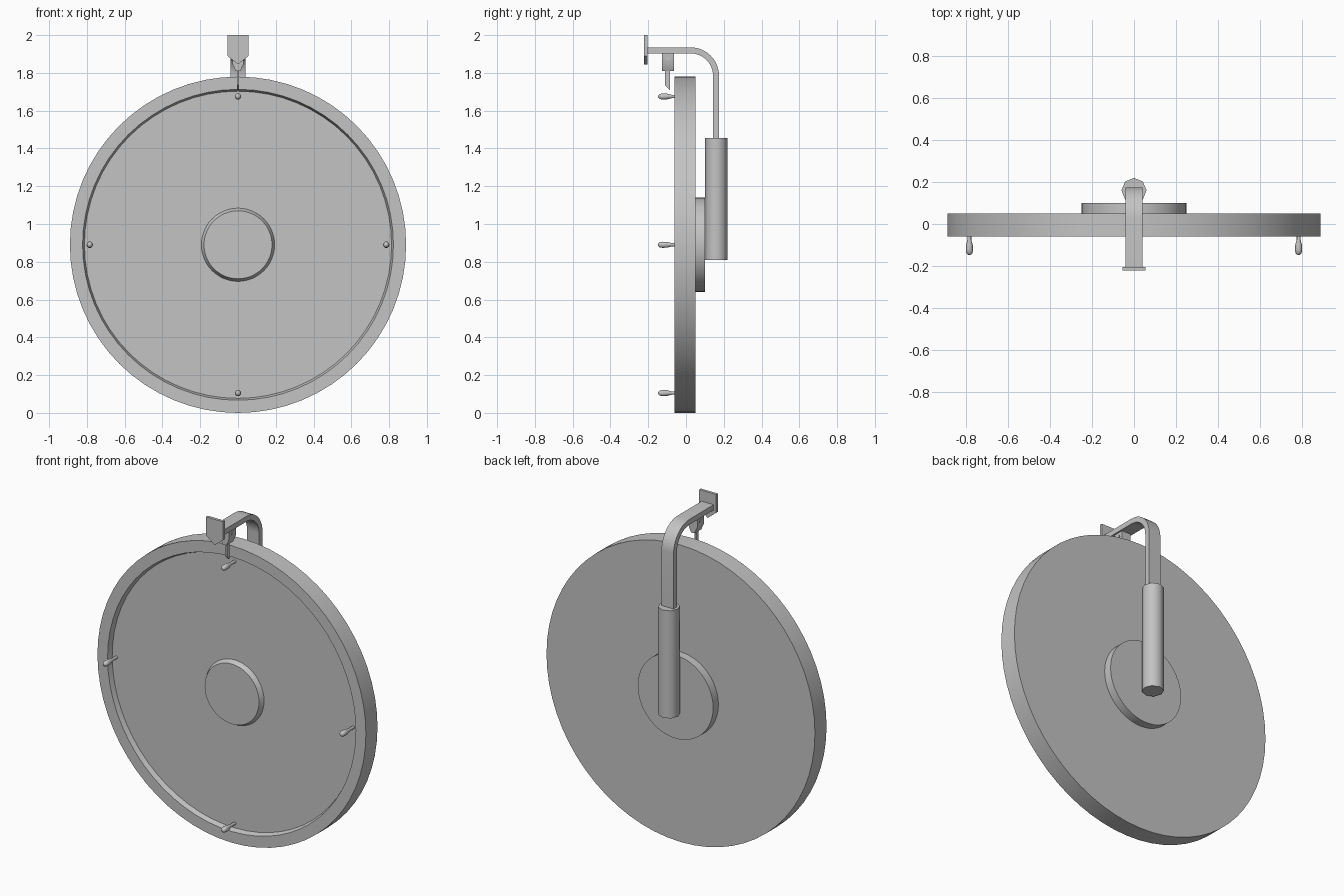
import bpy, bmesh, math
from mathutils import Vector, Matrix

cube = bpy.data.objects.get("Cube")
if cube:
    bpy.data.objects.remove(cube, do_unlink=True)

GREY = (0.55, 0.55, 0.55, 1)
grey = bpy.data.materials.new("plain grey")
grey.use_nodes = True
grey.diffuse_color = GREY
grey.node_tree.nodes["Principled BSDF"].inputs["Base Color"].default_value = GREY

HUB_Z = 0.89


def finish(name, bm, angle=35):
    """Turn a bmesh into a named, smooth-by-angle object."""
    bmesh.ops.remove_doubles(bm, verts=bm.verts, dist=1e-5)
    bmesh.ops.recalc_face_normals(bm, faces=bm.faces)
    mesh = bpy.data.meshes.new(name)
    bm.to_mesh(mesh)
    bm.free()
    mesh.materials.append(grey)
    ob = bpy.data.objects.new(name, mesh)
    bpy.context.collection.objects.link(ob)
    bpy.ops.object.select_all(action="DESELECT")
    ob.select_set(True)
    bpy.context.view_layer.objects.active = ob
    bpy.ops.object.shade_smooth_by_angle(angle=math.radians(angle))
    return ob


def lathe(name, profile, centre, sides, axis="Y", angle=35):
    """Spin (radius, distance along axis) points round the given axis."""
    bm = bmesh.new()
    rings = []
    for r, h in profile:
        ring = []
        for i in range(sides):
            a = math.tau * i / sides
            c, s = r * math.cos(a), r * math.sin(a)
            p = {"X": (h, c, s), "Y": (c, h, s), "Z": (c, s, h)}[axis]
            ring.append(bm.verts.new(Vector(p) + Vector(centre)))
        rings.append(ring)
    for a, b in zip(rings, rings[1:]):
        for i in range(sides):
            j = (i + 1) % sides
            bm.faces.new((a[i], a[j], b[j], b[i]))
    bm.faces.new(rings[0])
    bm.faces.new(rings[-1])
    return finish(name, bm, angle)


def slab(name, outline, start, end, axis, angle=35):
    """Extrude a flat outline along X (y, z points) or Y (x, z points)."""
    bm = bmesh.new()
    place = (lambda u, v, d: (d, u, v)) if axis == "X" else (lambda u, v, d: (u, d, v))
    face = bm.faces.new([bm.verts.new(place(u, v, start)) for u, v in outline])
    out = bmesh.ops.extrude_face_region(bm, geom=[face])
    moved = [g for g in out["geom"] if isinstance(g, bmesh.types.BMVert)]
    bmesh.ops.translate(bm, verts=moved, vec=place(0, 0, end - start))
    return finish(name, bm, angle)


# Wheel with a shallow dished front, and its raised hub
centre = (0, 0, HUB_Z)
lathe("wheel", [(0.813, -0.03), (0.823, -0.06), (0.89, -0.06), (0.89, 0.05)],
      centre, 64)
lathe("front_hub", [(0.195, -0.028), (0.18, -0.058)], centre, 48)
lathe("back_hub", [(0.25, 0.048), (0.25, 0.10)], centre, 48)

# Four pegs round the rim
peg = [(0.009, -0.025), (0.009, -0.075), (0.016, -0.1), (0.017, -0.125),
       (0.014, -0.14), (0.006, -0.147)]
for i, side in enumerate(("left", "top", "right", "bottom")):
    a = i * math.pi / 2
    spot = (0.785 * math.cos(a), 0, HUB_Z + 0.785 * math.sin(a))
    lathe(side + "_peg", peg, spot, 10, angle=60)

# Eight-sided post behind the wheel
lathe("post", [(0.06, 0.81), (0.06, 1.455)], (0, 0.16, 0), 8, "Z", angle=50)

# Flat bar rising from the post and bending forward
BEND_Y, BEND_Z = 0.025, 1.785
arc = [math.pi / 2 * i / 10 for i in range(11)]
outer = [(BEND_Y + 0.15 * math.cos(a), BEND_Z + 0.15 * math.sin(a)) for a in arc]
inner = [(BEND_Y + 0.118 * math.cos(a), BEND_Z + 0.118 * math.sin(a)) for a in arc]
bar = ([(0.175, 1.44)] + outer + [(-0.206, 1.935), (-0.206, 1.903)]
       + inner[::-1] + [(0.143, 1.44)])
slab("bent_arm", bar, -0.04, 0.04, "X")

# Pointed plate on the front end of the arm
slab("pointer_plate", [(-0.056, 2.0), (0.056, 2.0), (0.056, 1.89), (0, 1.845),
                       (-0.056, 1.89)], -0.222, -0.205, "Y")

# Tapered bracket with its pivot pin and thin flapper
slab("flapper_bracket", [(-0.03, 1.905), (0.03, 1.905), (0.03, 1.85), (0.012, 1.81),
                         (-0.012, 1.81), (-0.03, 1.85)], -0.128, -0.064, "Y")
lathe("pivot_pin", [(0.011, -0.034), (0.011, 0.034)], (0, -0.095, 1.877), 12, "X")
slab("flapper", [(-0.112, 1.83), (-0.086, 1.83), (-0.086, 1.71), (-0.112, 1.735)],
     -0.005, 0.005, "X")
